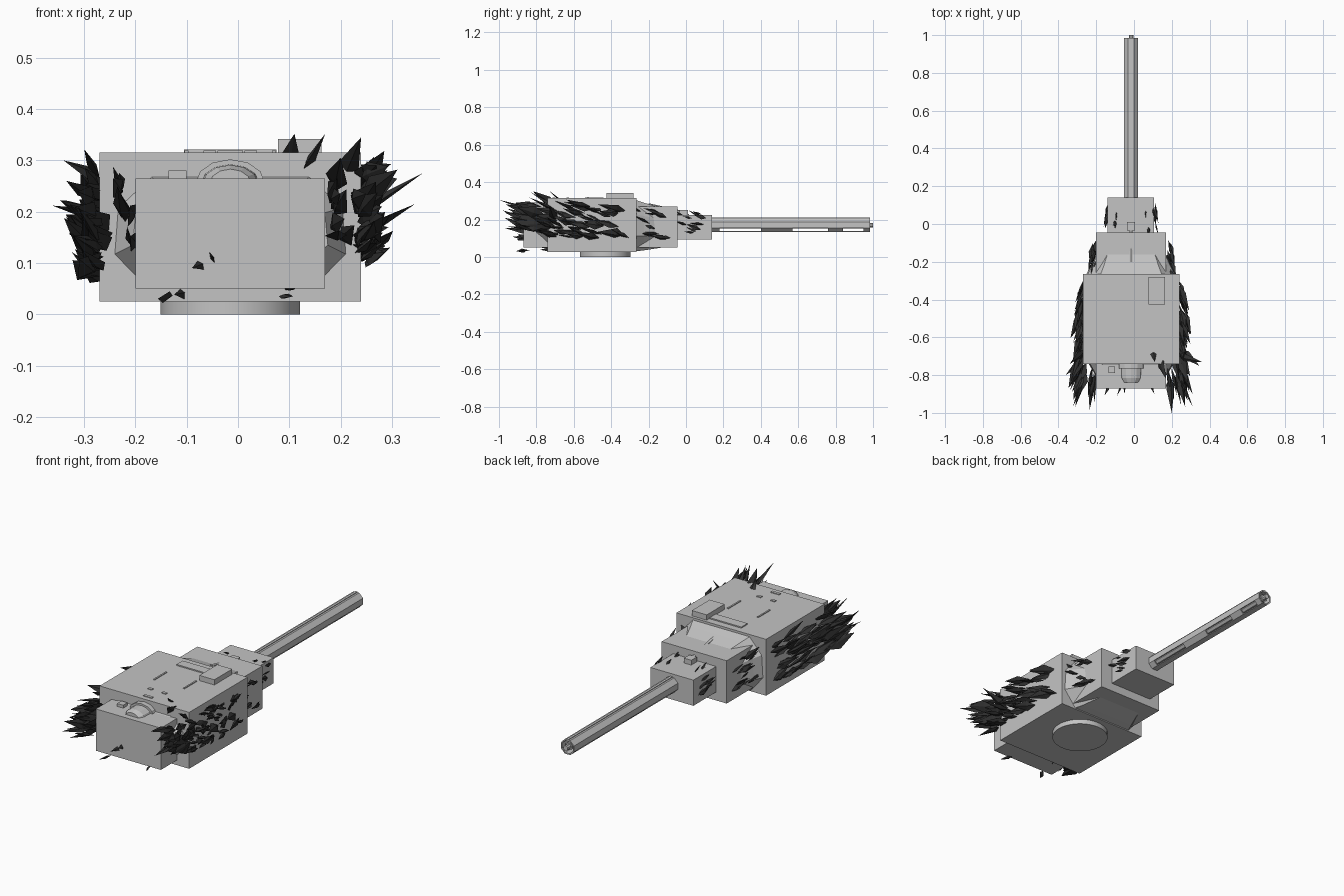
import bpy, bmesh, math, random
from mathutils import Vector

if "Cube" in bpy.data.objects:
    bpy.data.objects.remove(bpy.data.objects["Cube"])

random.seed(11)
CX = -0.015  # turret centre line


def material(name, c):
    m = bpy.data.materials.new(name)
    m.diffuse_color = (*c, 1)
    m.use_nodes = True
    m.node_tree.nodes["Principled BSDF"].inputs["Base Color"].default_value = m.diffuse_color
    return m


GREY = material("light grey", (0.55, 0.55, 0.55))
DARK = material("dark foliage", (0.03, 0.03, 0.03))


def finish(name, bm, mat, normals=True):
    if normals:
        bmesh.ops.recalc_face_normals(bm, faces=bm.faces)
    me = bpy.data.meshes.new(name)
    bm.to_mesh(me)
    bm.free()
    me.materials.append(mat)
    ob = bpy.data.objects.new(name, me)
    bpy.context.collection.objects.link(ob)
    return ob


def box(name, x, y, z):
    bm = bmesh.new()
    bmesh.ops.create_cube(bm, size=1)
    for v in bm.verts:
        for i, (a, b) in enumerate((x, y, z)):
            v.co[i] = (a + b) / 2 + v.co[i] * (b - a)
    return finish(name, bm, GREY)


def loft(name, rings, closed=True):
    bm = bmesh.new()
    rows = [[bm.verts.new(p) for p in r] for r in rings]
    n = len(rows[0])
    for a, b in zip(rows, rows[1:]):
        for i in range(n):
            j = (i + 1) % n
            bm.faces.new((a[i], a[j], b[j], b[i]))
    if closed:
        bm.faces.new(rows[0])
        bm.faces.new(rows[-1])
    return finish(name, bm, GREY)


def octagon(y, r, z, n=8):
    return [(CX + r * math.cos((i + .5) * math.tau / n), y,
             z + r * math.sin((i + .5) * math.tau / n)) for i in range(n)]


# Armour boxes
box("main_box", (-0.27, 0.24), (-0.74, -0.265), (0.025, 0.315))
box("rear_box", (-0.20, 0.17), (-0.87, -0.70), (0.05, 0.265))
box("middle_box", (-0.20, 0.17), (-0.30, -0.045), (0.05, 0.27))
box("mantlet_box", (-0.14, 0.105), (-0.08, 0.14), (0.093, 0.225))

# Inner turret shell showing between the boxes
def section(y, w, z0, z1):
    h = z1 - z0
    half = [(0.72, 0), (1, .3), (0.97, .72), (0.68, 1)]
    return ([(CX + w * a, y, z0 + h * b) for a, b in half] +
            [(CX - w * a, y, z0 + h * b) for a, b in reversed(half)])

loft("inner_turret", [section(-0.80, .19, .09, .24), section(-0.735, .228, .05, .27),
                      section(-0.60, .245, .03, .31), section(-0.27, .24, .03, .305),
                      section(-0.225, .215, .035, .29), section(-0.13, .17, .05, .26)])

# Turret ring
bm = bmesh.new()
bmesh.ops.create_cone(bm, cap_ends=True, segments=40, radius1=.136, radius2=.136, depth=.04)
bmesh.ops.translate(bm, verts=bm.verts, vec=(CX, -0.432, .02))
ring = finish("turret_ring", bm, GREY)
bpy.context.view_layer.objects.active = ring
ring.select_set(True)
bpy.ops.object.shade_smooth_by_angle(angle=math.radians(30))

# Roof details
box("roof_sight", (0.078, 0.163), (-0.425, -0.28), (0.31, 0.342))
box("roof_plate", (-0.105, 0.075), (-0.35, -0.30), (0.31, 0.321))
for s in (-1, 1):
    box("hatch_rail", (CX + s * .085 - .004, CX + s * .085 + .004), (-0.54, -0.44), (0.31, 0.319))
    box("hatch_clip", (CX + s * .04 - .012, CX + s * .04 + .012), (-0.64, -0.625), (0.31, 0.319))
box("rear_latch", (-0.04, 0.01), (-0.715, -0.70), (0.31, 0.319))
box("rear_fitting", (-0.135, -0.10), (-0.79, -0.755), (0.255, 0.28))

# Rear rounded cover and its stepped rim
def arch(y, w, h):
    return [(CX + w * math.cos(i * math.pi / 6), y, .255 + h * math.sin(i * math.pi / 6))
            for i in range(7)]

loft("rear_cover_rim", [arch(-0.765, .068, .047), arch(-0.735, .068, .047)])
loft("rear_cover", [arch(-0.84, .04, .028), arch(-0.815, .054, .036), arch(-0.73, .058, .038)])

# Small roof gun over the mantlet
box("small_gun_mount", (-0.037, 0.005), (-0.035, 0.01), (0.22, 0.25))
loft("small_gun", [octagon(-0.20, .009, .278, 6), octagon(-0.02, .009, .238, 6)])

# Barrel: thin core in an eight-sided sleeve with slots in the lower sides
loft("barrel_core", [octagon(0.10, .02, .17), octagon(0.975, .02, .17),
                     octagon(0.975, .013, .17), octagon(1.0, .013, .17)])
bm = bmesh.new()
ys = [0.13, 0.18, 0.40, 0.57, 0.76, 0.84, 0.95, 0.985]
slots = (1, 3, 5)
rows = [[bm.verts.new(p) for p in octagon(y, .0405, .17)] for y in ys]
for k in range(len(ys) - 1):
    for i in range(8):
        if k in slots and i in (4, 6):
            continue
        j = (i + 1) % 8
        bm.faces.new((rows[k][i], rows[k + 1][i], rows[k + 1][j], rows[k][j]))
sleeve = finish("barrel_sleeve", bm, GREY)
mod = sleeve.modifiers.new("thickness", 'SOLIDIFY')
mod.thickness = .007
mod.offset = -1
box("barrel_top_rail", (CX - .006, CX + .006), (0.14, 0.985), (0.20, 0.211))

# Foliage: pointed shards sweeping back, up and outward
def shard(bm, base, tip, width, flat=.4):
    base, tip = Vector(base), Vector(tip)
    d = tip - base
    side = d.cross(Vector((random.uniform(-1, 1), .2, random.uniform(-1, 1)))).normalized()
    up = d.cross(side).normalized()
    mid = base + d * random.uniform(.3, .45)
    b, t = bm.verts.new(base), bm.verts.new(tip)
    m = [bm.verts.new(mid + o * width * random.uniform(.35, .6))
         for o in (side, up * flat, -side, -up * flat)]
    for i in range(4):
        bm.faces.new((b, m[(i + 1) % 4], m[i]))
        bm.faces.new((t, m[i], m[(i + 1) % 4]))


def cluster(bm, s, count, y, z, x, size, rise=(.05, .5), out=(.15, .5)):
    for _ in range(count):
        by, bz = random.uniform(*y), random.uniform(*z)
        d = Vector((s * random.uniform(*out), -1, random.uniform(*rise))).normalized()
        ln = random.uniform(*size)
        base = Vector((CX + s * random.uniform(*x), by, bz))
        tip = base + d * ln
        tip.y = max(tip.y, -0.97)
        tip.z = min(tip.z, 0.35)
        shard(bm, base, tip, ln * random.uniform(.25, .4))


for s, name in ((-1, "left_foliage"), (1, "right_foliage")):
    bm = bmesh.new()
    lift = .02 * s
    cluster(bm, s, 48, (-.70, -.29), (.08 + lift, .27), (.245, .262), (.08, .16))
    cluster(bm, s, 22, (-.82, -.66), (.09 + lift, .25 + lift), (.235, .265), (.11, .2))
    cluster(bm, s, 8, (-.82, -.76), (.13, .24), (.185, .215), (.1, .17), out=(0, .25))
    cluster(bm, s, 22, (-.27, -.08), (.09, .25), (.18, .215), (.06, .11), out=(.1, .35))
    cluster(bm, s, 8, (.0, .11), (.12, .23), (.115, .13), (.05, .09), out=(.1, .3))
    cluster(bm, s, 3, (-.03, .08), (.21, .22), (.07, .11), (.04, .07), (.3, .6), (-.1, .3))
    cluster(bm, s, 2, (-.85, -.70), (.03, .06), (.08, .12), (.05, .08), (-.1, .1))
    finish(name, bm, DARK)

# Hand-placed large shards at the rear corners and roof
bm = bmesh.new()
for base, tip, w in (((.19, -.80, .24), (.20, -1.0, .305), .05),
                     ((-.22, -.80, .18), (-.235, -.985, .25), .05),
                     ((.13, -.70, .28), (.17, -.82, .352), .05),
                     ((.10, -.66, .29), (.11, -.73, .352), .035),
                     ((.20, -.68, .25), (.24, -.83, .345), .06),
                     ((.22, -.70, .19), (.36, -.73, .275), .05),
                     ((.24, -.66, .16), (.345, -.75, .215), .045),
                     ((-.25, -.70, .19), (-.362, -.80, .212), .05),
                     ((-.25, -.66, .25), (-.34, -.74, .30), .045),
                     ((-.06, -.84, .10), (-.09, -.91, .09), .025),
                     ((-.05, -.85, .105), (-.05, -.90, .115), .025)):
    shard(bm, base, tip, w)
finish("rear_foliage", bm, DARK)
